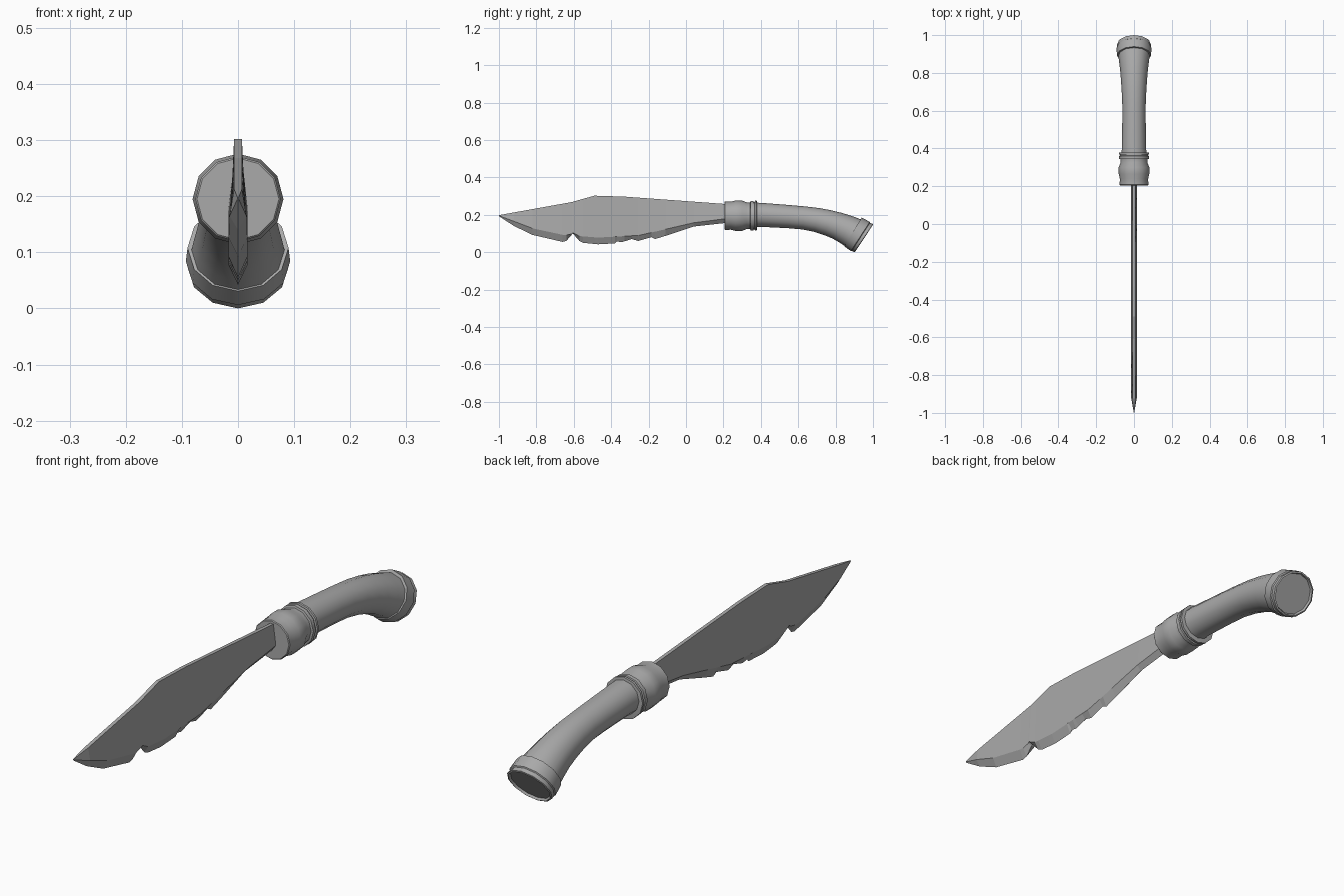
import bpy
import bmesh
from math import sin, cos, pi, radians

default = bpy.data.objects.get("Cube")
if default:
    bpy.data.objects.remove(default, do_unlink=True)

SIDES = 12

grey = bpy.data.materials.new("plain grey")
grey.use_nodes = True
colour = (0.4, 0.4, 0.4, 1)
grey.diffuse_color = colour
grey.node_tree.nodes["Principled BSDF"].inputs["Base Color"].default_value = colour


def finish(bm, name, angle):
    """Turn a bmesh into a named object, shaded smooth below the angle."""
    bmesh.ops.remove_doubles(bm, verts=bm.verts, dist=0.0001)
    bmesh.ops.recalc_face_normals(bm, faces=bm.faces)
    mesh = bpy.data.meshes.new(name)
    bm.to_mesh(mesh)
    bm.free()
    mesh.materials.append(grey)
    obj = bpy.data.objects.new(name, mesh)
    bpy.context.collection.objects.link(obj)
    if angle:
        bpy.ops.object.select_all(action="DESELECT")
        obj.select_set(True)
        bpy.context.view_layer.objects.active = obj
        bpy.ops.object.shade_smooth_by_angle(angle=radians(angle))
    return obj


def loft(bm, loops):
    """Join successive vertex loops with quads and cap both ends."""
    count = len(loops[0])
    for a, b in zip(loops, loops[1:]):
        for i in range(count):
            j = (i + 1) % count
            bm.faces.new((a[i], a[j], b[j], b[i]))
    bm.faces.new(loops[0])
    bm.faces.new(loops[-1])


def tube(name, rings):
    """Sweep a round section; each ring is (y, z, radius, downward tilt)."""
    bm = bmesh.new()
    loops = []
    for y, z, r, tilt in rings:
        t = radians(tilt)
        loop = []
        for i in range(SIDES):
            a = 2 * pi * i / SIDES
            up = r * cos(a)
            loop.append(bm.verts.new((r * sin(a), y + up * sin(t), z + up * cos(t))))
        loops.append(loop)
    loft(bm, loops)
    return finish(bm, name, 40)


def sample(points, y):
    """Linear interpolation along a list of (y, value) points."""
    for (y0, v0), (y1, v1) in zip(points, points[1:]):
        if y <= y1:
            return v0 + (v1 - v0) * (y - y0) / (y1 - y0)
    return points[-1][1]


# Blade: spine, bevel line and chipped cutting edge
spine = [(-1, .198), (-.61, .268), (-.49, .302), (-.33, .297), (.22, .257)]
bevel = [(-1, .195), (-.92, .165), (-.82, .127), (-.66, .093), (-.47, .078),
         (-.25, .09), (.04, .157), (.22, .18)]
half_width = [(-1, .001), (-.92, .015), (-.8, .017), (.22, .017)]
edge = [(-1, .192), (-.92, .14), (-.82, .092), (-.66, .055), (-.64, .06),
        (-.605, .1), (-.57, .06), (-.55, .05), (-.47, .042), (-.38, .047),
        (-.37, .058), (-.345, .053), (-.29, .07), (-.255, .06), (-.185, .08),
        (-.165, .07), (-.11, .087), (.04, .137), (.22, .157)]

bm = bmesh.new()
sections = []
stations = sorted({p[0] for p in spine + bevel + edge})
for y in stations:
    w = sample(half_width, y)
    s = min(w, .007)
    top, mid, low = sample(spine, y), sample(bevel, y), sample(edge, y)
    mid = max(mid, low + .004) if y > -1 else mid
    outline = ((-s, top), (s, top), (w, mid), (0, low), (-w, mid))
    sections.append([bm.verts.new((x, y, z)) for x, z in outline])
loft(bm, sections)
finish(bm, "blade", 0)

# Collar: a rounded bulge followed by two raised rings
collar = [(.205, .073), (.208, .076), (.24, .075), (.265, .081), (.3, .081),
          (.325, .071), (.343, .071), (.345, .079), (.36, .079), (.362, .074),
          (.367, .074), (.369, .08), (.378, .08), (.38, .06)]
tube("collar", [(y, .195, r, 0) for y, r in collar])

# Curved, flaring grip
tube("grip", [(.37, .199, .066, 0), (.41, .199, .064, 1), (.55, .19, .062, 5),
              (.63, .183, .062, 8), (.7, .172, .065, 12), (.76, .157, .069, 16),
              (.81, .141, .073, 21), (.86, .12, .079, 27), (.9, .1, .084, 32)])

# Pommel band with a shallow recessed end
tube("pommel", [(.893, .108, .083, 31), (.893, .108, .09, 31),
                (.932, .084, .093, 33), (.935, .082, .089, 33),
                (.95, .0755, .0905, 33.6), (.952, .074, .084, 33.6),
                (.945, .079, .08, 33.6)])
